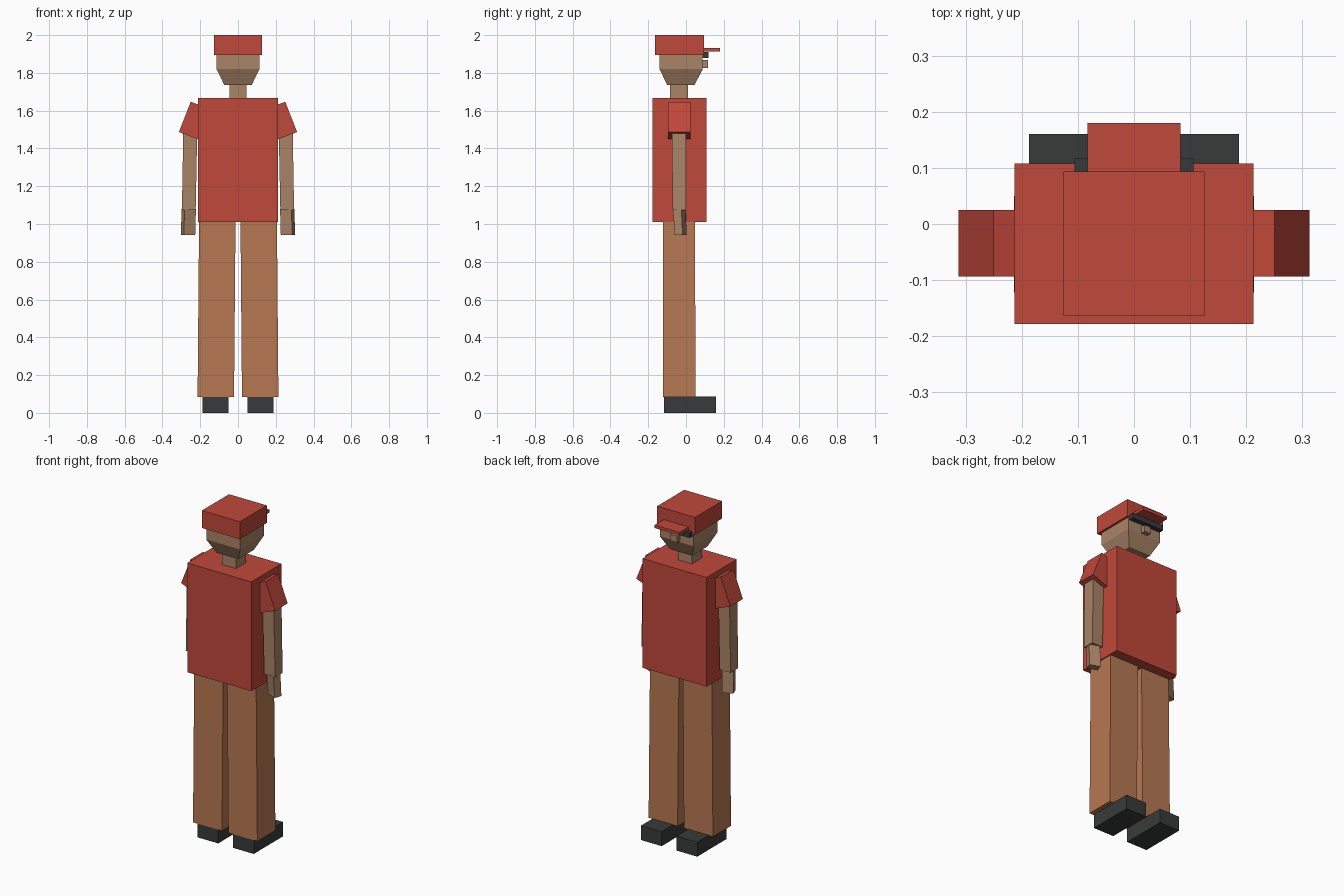
import bpy
from math import radians, cos, sin

if "Cube" in bpy.data.objects:
    bpy.data.objects.remove(bpy.data.objects["Cube"])


def material(name, rgb):
    m = bpy.data.materials.new(name)
    m.diffuse_color = (*rgb, 1)
    m.use_nodes = True
    m.node_tree.nodes["Principled BSDF"].inputs["Base Color"].default_value = m.diffuse_color
    return m


RED = material("red_cloth", (0.53, 0.065, 0.042))
TAN = material("tan_cloth", (0.47, 0.19, 0.085))
SKIN = material("skin", (0.40, 0.23, 0.135))
DARK = material("dark", (0.04, 0.044, 0.043))


def hull(name, bottom, top, mat):
    """Solid between two matching four-cornered loops."""
    faces = [(3, 2, 1, 0), (4, 5, 6, 7)]
    faces += [(i, (i + 1) % 4, (i + 1) % 4 + 4, i + 4) for i in range(4)]
    # mirrored loops run clockwise, so flip their faces
    area = sum(a[0] * b[1] - b[0] * a[1] for a, b in zip(bottom, bottom[1:] + bottom[:1]))
    if area < 0:
        faces = [f[::-1] for f in faces]
    mesh = bpy.data.meshes.new(name)
    mesh.from_pydata(bottom + top, [], faces)
    mesh.materials.append(mat)
    obj = bpy.data.objects.new(name, mesh)
    bpy.context.collection.objects.link(obj)
    return obj


def rect(x0, x1, y0, y1, z, s=1):
    return [(s * x0, y0, z), (s * x1, y0, z), (s * x1, y1, z), (s * x0, y1, z)]


def box(name, x0, x1, y0, y1, z0, z1, mat, s=1):
    return hull(name, rect(x0, x1, y0, y1, z0, s), rect(x0, x1, y0, y1, z1, s), mat)


def turned(cx, cy, w, d, angle, z, s):
    """Rectangle turned about the vertical axis."""
    c, n = cos(angle), sin(angle)
    return [(s * (cx + u * c - v * n), cy + u * n + v * c, z)
            for u, v in ((-w, -d), (w, -d), (w, d), (-w, d))]


# Torso, neck and head
box("torso", -0.213, 0.213, -0.178, 0.108, 1.01, 1.667, RED)
box("neck", -0.046, 0.046, -0.085, 0.010, 1.64, 1.745, SKIN)
hull("jaw", rect(-0.073, 0.073, -0.10, 0.046, 1.737),
     rect(-0.113, 0.113, -0.14, 0.088, 1.82), SKIN)
box("head", -0.113, 0.113, -0.14, 0.088, 1.82, 1.92, SKIN)
box("nose", -0.021, 0.021, 0.08, 0.116, 1.827, 1.868, SKIN)

# Glasses and cap
box("glasses", -0.106, 0.106, 0.08, 0.118, 1.88, 1.91, DARK)
box("cap", -0.126, 0.126, -0.163, 0.094, 1.895, 2.0, RED)
box("cap_brim", -0.083, 0.083, 0.08, 0.18, 1.913, 1.931, RED)

for side, s in (("right", 1), ("left", -1)):
    # Trouser leg and shoe
    hull(side + "_leg", rect(0.021, 0.214, -0.122, 0.05, 0.085, s),
         rect(0.013, 0.206, -0.122, 0.048, 1.03, s), TAN)
    box(side + "_shoe", 0.05, 0.187, -0.117, 0.16, 0, 0.087, DARK, s)

    # Slanted sleeve
    sleeve = [[(s * xi, -0.094, zi), (s * xo, -0.094, zo),
               (s * xo, 0.025, zo), (s * xi, 0.025, zi)]
              for xi, zi, xo, zo in ((0.205, 1.446, 0.313, 1.487),
                                     (0.142, 1.606, 0.250, 1.647))]
    hull(side + "_sleeve", sleeve[0], sleeve[1], RED)

    # Arm and slightly turned hand
    hull(side + "_arm", rect(0.224, 0.297, -0.071, 0.0, 1.075, s),
         rect(0.215, 0.289, -0.075, 0.0, 1.53, s), SKIN)
    hull(side + "_hand", turned(0.264, -0.028, 0.032, 0.022, radians(-20), 0.943, s),
         turned(0.261, -0.036, 0.032, 0.024, radians(-20), 1.08, s), SKIN)
